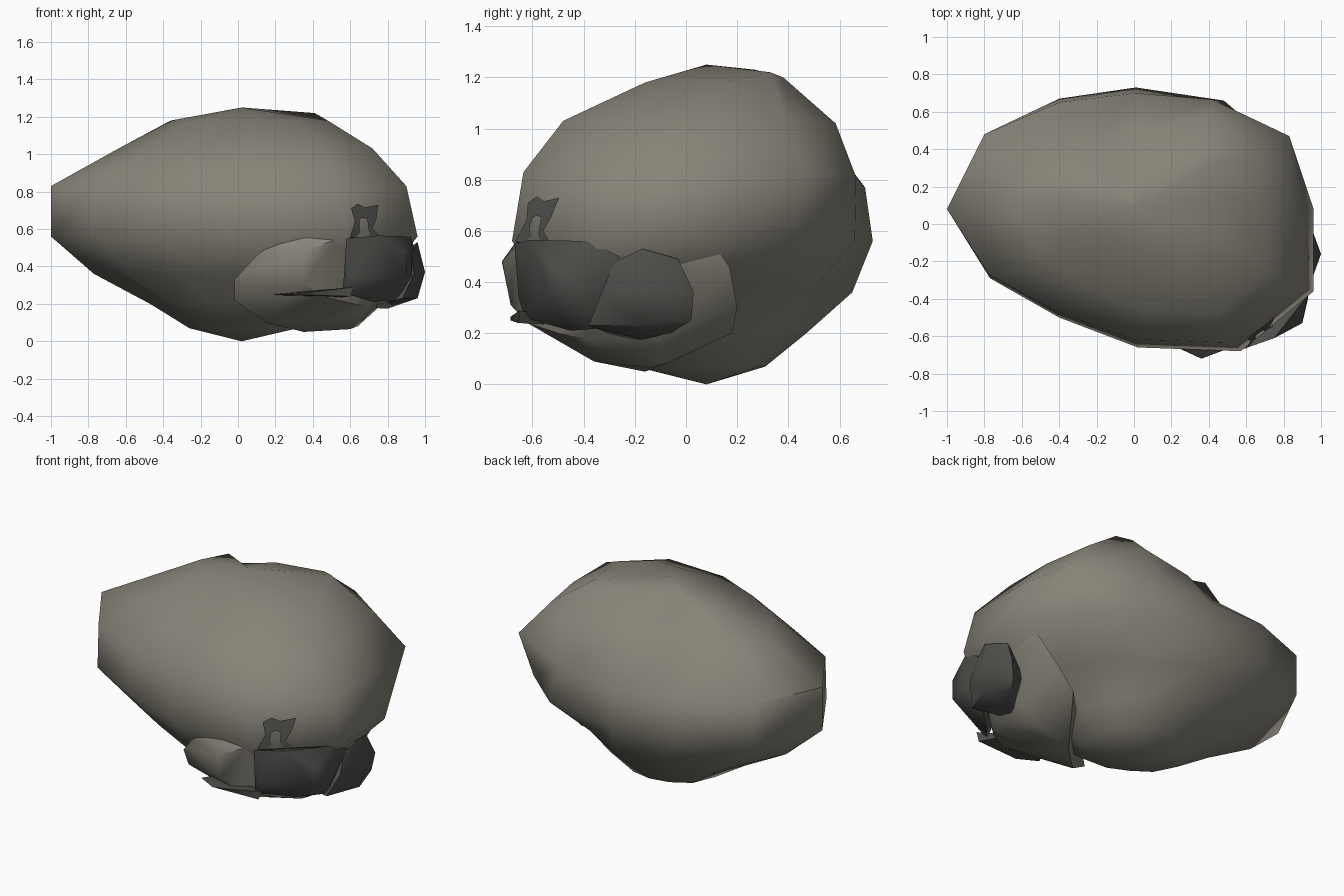
import bpy, bmesh
from mathutils import Vector
from mathutils.bvhtree import BVHTree


def material(name, rgb):
    m = bpy.data.materials.new(name)
    m.diffuse_color = (*rgb, 1)
    return m


STONE = material("warm_grey_stone", (0.245, 0.23, 0.19))
DARK = material("dark_grey_stone", (0.078, 0.081, 0.07))


def finish(bm, name, mat, angle):
    bmesh.ops.recalc_face_normals(bm, faces=bm.faces)
    me = bpy.data.meshes.new(name)
    bm.to_mesh(me)
    bm.free()
    me.materials.append(mat)
    ob = bpy.data.objects.new(name, me)
    bpy.context.collection.objects.link(ob)
    bpy.ops.object.select_all(action='DESELECT')
    ob.select_set(True)
    bpy.context.view_layer.objects.active = ob
    bpy.ops.object.shade_smooth_by_angle(angle=angle)
    return ob


def hull(name, pts, mat, angle=0.85):
    bm = bmesh.new()
    for p in pts:
        bm.verts.new(p)
    res = bmesh.ops.convex_hull(bm, input=bm.verts)
    inner = [g for g in res["geom_interior"] if isinstance(g, bmesh.types.BMVert)]
    bmesh.ops.delete(bm, geom=inner, context='VERTS')
    return finish(bm, name, mat, angle)


# Main boulder: one plan outline, stretched to fit each level
plan = [(-1, .08), (-.77, -.29), (-.4, -.5), (.02, -.66), (.57, -.68), (.96, -.36),
        (.96, .08), (.83, .47), (.42, .67), (.01, .73), (-.4, .67), (-.8, .48)]
levels = [  # z, x min, x max, y min, y max
    (.07, -.26, .32, -.2, .31), (.2, -.47, .5, -.36, .47), (.36, -.77, .8, -.52, .65),
    (.56, -1, .96, -.68, .73), (.83, -1, .9, -.635, .69), (1.03, -.64, .72, -.48, .58),
    (1.18, -.36, .48, -.16, .4)]
# Chipped corners at the back and right: (level, point) -> position
chips = {(1, 6): (.42, .08, .2), (1, 7): (.36, .25, .2), (1, 8): (.25, .38, .2),
         (2, 6): (.64, .08, .38), (2, 7): (.52, .28, .38), (2, 8): (.32, .49, .36),
         (3, 7): (.76, .42, .56), (3, 8): (.48, .66, .56),
         (4, 7): (.83, .47, .83), (4, 8): (.42, .665, .81), (4, 9): (.01, .7, .77),
         (4, 10): (-.4, .65, .8), (4, 11): (-.8, .48, .82),
         (5, 7): (.66, .39, 1.04), (5, 8): (.4, .585, 1.02), (5, 9): (.02, .5, 1.03),
         (5, 10): (-.25, .38, 1.03), (5, 11): (-.5, .27, 1.03),
         (6, 7): (.41, .33, 1.22), (6, 8): (.33, .38, 1.2), (6, 9): (.08, .27, 1.23),
         (6, 10): (-.12, .2, 1.2)}
bm = bmesh.new()
rings = []
for k, (z, x0, x1, y0, y1) in enumerate(levels):
    rings.append([bm.verts.new(chips.get((k, i), (x0 + (x + 1) / 1.96 * (x1 - x0),
                                                  y0 + (y + .68) / 1.41 * (y1 - y0), z)))
                  for i, (x, y) in enumerate(plan)])
n = len(plan)
for a, b in zip(rings, rings[1:]):
    for i in range(n):
        j = (i + 1) % n
        bm.faces.new((a[i], a[j], b[j], b[i]))
for ring, z in ((rings[0], 0), (rings[-1], 1.25)):
    tip = bm.verts.new((.02, .08, z))
    for i in range(n):
        bm.faces.new((ring[i], ring[(i + 1) % n], tip))
bm.normal_update()
tree = BVHTree.FromBMesh(bm)
finish(bm, "main_boulder", STONE, 1.0)

# Smaller pale rock under the front right corner
hull("lower_rock", [
    (-.02, -.51, .33), (-.02, -.46, .22), (.04, -.56, .38), (.1, -.6, .46),
    (.36, -.72, .48), (.35, -.685, .31), (.36, -.66, .565), (.2, -.62, .53),
    (.52, -.66, .545), (.35, -.53, .19), (.45, -.62, .24), (.62, -.5, .2),
    (.15, -.36, .1), (.35, -.16, .05), (.4, -.36, .09),
    (.6, -.14, .065), (.64, -.08, .08), (.75, -.1, .18), (.72, -.4, .18),
    (.84, .12, .53), (.83, .17, .46), (.72, .2, .3), (.6, .18, .2), (.9, -.3, .45)],
    STONE)

# Dark rocks clinging to the corner
hull("dark_rock_front", [
    (.58, -.67, .55), (.62, -.655, .48), (.6, -.655, .34), (.56, -.63, .26),
    (.75, -.61, .565), (.93, -.38, .56), (.94, -.26, .5), (.93, -.4, .35),
    (.9, -.53, .47), (.9, -.53, .35), (.72, -.45, .21), (.85, -.33, .22),
    (.62, -.4, .4)], DARK)
hull("dark_rock_side", [
    (1, -.16, .37), (.96, -.17, .23), (.96, -.17, .53), (.91, -.03, .49),
    (.93, .03, .36), (.91, .02, .25), (.86, -.06, .2), (.66, -.25, .18),
    (.8, -.17, .175), (.93, -.28, .48), (.94, -.33, .36), (.88, -.38, .23),
    (.7, -.1, .35)], DARK)
hull("dark_ledge", [
    (.18, -.62, .25), (.3, -.685, .25), (.6, -.655, .24), (.62, -.65, .29),
    (.4, -.685, .265), (.5, -.45, .23), (.25, -.5, .245)], DARK)

# Thin hooked dark patch lying on the boulder above
outer = [(.58, .46), (.6, .56), (.625, .64), (.605, .71), (.64, .735), (.68, .715), (.75, .73)]
inner = [(.66, .47), (.665, .54), (.65, .61), (.65, .65), (.665, .66), (.69, .655), (.74, .655)]
spur_l = [(.71, .5), (.71, .55), (.7, .59), (.69, .66)]
spur_r = [(.78, .5), (.76, .56), (.72, .6), (.74, .66)]


def on_boulder(x, z):
    hit = tree.ray_cast(Vector((x, -3, z)), Vector((0, 1, 0)))[0]
    return (x, hit.y - .012, z)


bm = bmesh.new()
for left, right in ((outer, inner), (spur_l, spur_r)):
    rows = [[bm.verts.new(on_boulder(*p)) for p in side] for side in (left, right)]
    for i in range(len(left) - 1):
        bm.faces.new((rows[0][i], rows[0][i + 1], rows[1][i + 1], rows[1][i]))
finish(bm, "dark_hook_patch", DARK, 0.6)
